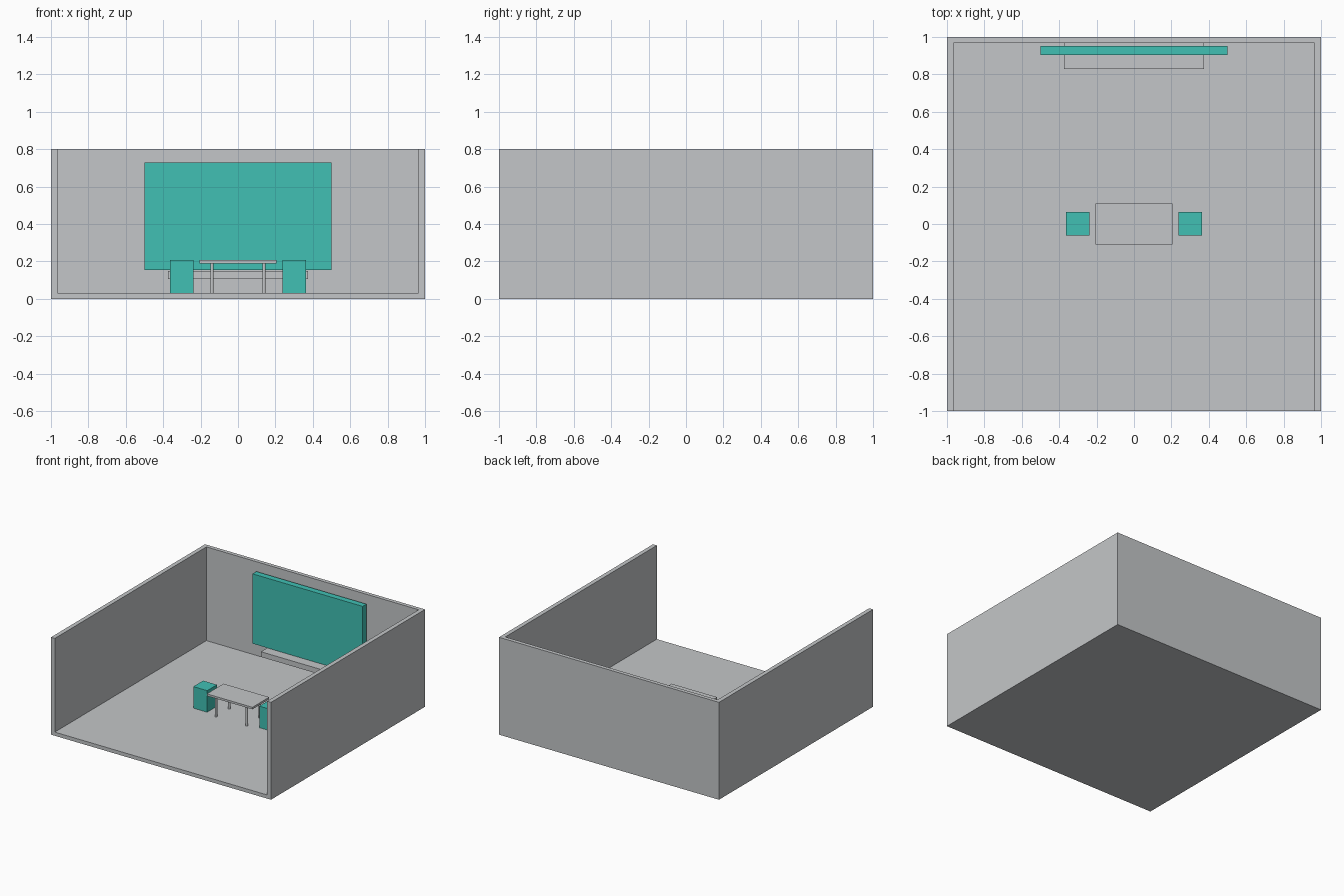
import bpy

if "Cube" in bpy.data.objects:
    bpy.data.objects.remove(bpy.data.objects["Cube"])


def material(name, rgb):
    m = bpy.data.materials.new(name)
    m.diffuse_color = (*rgb, 1)
    m.use_nodes = True
    m.node_tree.nodes["Principled BSDF"].inputs["Base Color"].default_value = m.diffuse_color
    return m


grey = material("light_grey", (0.55, 0.565, 0.58))
teal = material("teal", (0.052, 0.53, 0.455))


def box(name, x, y, z, mat):
    """Box spanning the given (min, max) ranges."""
    bpy.ops.mesh.primitive_cube_add(
        size=1, location=[(a + b) / 2 for a, b in (x, y, z)])
    ob = bpy.context.object
    ob.name = name
    ob.scale = [b - a for a, b in (x, y, z)]
    bpy.ops.object.transform_apply(location=False, rotation=False, scale=True)
    ob.data.materials.append(mat)


FLOOR = 0.03
WALL = 0.035
HEIGHT = 0.8
INNER = 1 - WALL

# Room shell: floor and three walls, open at the front
box("floor", (-1, 1), (-1, 1), (0, FLOOR), grey)
box("back_wall", (-INNER, INNER), (0.968, 1), (FLOOR, HEIGHT), grey)
box("left_wall", (-1, -INNER), (-1, 1), (FLOOR, HEIGHT), grey)
box("right_wall", (INNER, 1), (-1, 1), (FLOOR, HEIGHT), grey)

# Wall screen with a shelf below it
box("screen", (-0.5, 0.5), (0.903, 0.953), (0.155, 0.728), teal)
box("shelf", (-0.373, 0.373), (0.83, 0.968), (0.107, 0.15), grey)

# Table top and four round legs
box("table_top", (-0.207, 0.207), (-0.109, 0.109), (0.19, 0.207), grey)
for sx in (-1, 1):
    for sy in (-1, 1):
        bpy.ops.mesh.primitive_cylinder_add(
            vertices=16, radius=0.009, depth=0.16,
            location=(sx * 0.139, sy * 0.085, FLOOR + 0.08))
        leg = bpy.context.object
        leg.name = "table_leg"
        leg.data.materials.append(grey)
        bpy.ops.object.shade_smooth_by_angle()

# Block stools on both sides of the table
for s in (-1, 1):
    c = s * 0.3
    box("stool", (c - 0.063, c + 0.063), (-0.062, 0.065), (FLOOR, 0.207), teal)
